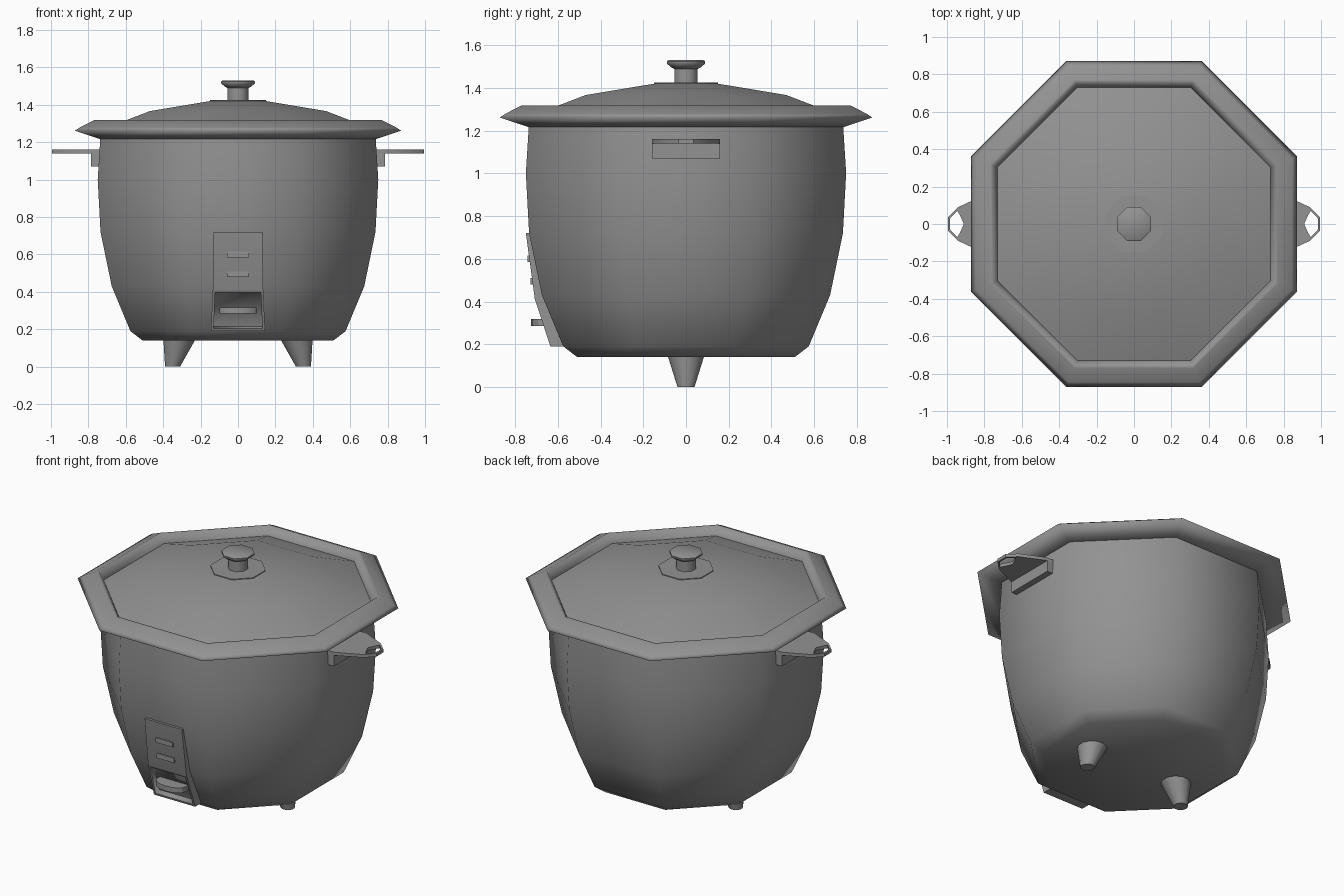
import bpy, bmesh, math
from mathutils import Vector

cube = bpy.data.objects.get("Cube")
if cube:
    bpy.data.objects.remove(cube, do_unlink=True)

GREY = (0.29, 0.29, 0.29, 1)
mat = bpy.data.materials.new("plain_grey")
mat.use_nodes = True
mat.diffuse_color = GREY
mat.node_tree.nodes["Principled BSDF"].inputs["Base Color"].default_value = GREY


def finish(name, bm, angle=30):
    """Turn a bmesh into a named, shaded object."""
    bmesh.ops.recalc_face_normals(bm, faces=bm.faces)
    mesh = bpy.data.meshes.new(name)
    bm.to_mesh(mesh)
    bm.free()
    mesh.materials.append(mat)
    ob = bpy.data.objects.new(name, mesh)
    bpy.context.collection.objects.link(ob)
    bpy.ops.object.select_all(action="DESELECT")
    bpy.context.view_layer.objects.active = ob
    ob.select_set(True)
    bpy.ops.object.shade_smooth_by_angle(angle=math.radians(angle))
    return ob


def loft(name, rings, angle=30, loop=False):
    """Skin a list of point rings; cap the ends unless it loops."""
    bm = bmesh.new()
    rows = [[bm.verts.new(p) for p in ring] for ring in rings]
    n = len(rows[0])
    pairs = list(zip(rows, rows[1:])) + ([(rows[-1], rows[0])] if loop else [])
    for a, b in pairs:
        for i in range(n):
            j = (i + 1) % n
            bm.faces.new((a[i], a[j], b[j], b[i]))
    if not loop:
        bm.faces.new(rows[0])
        bm.faces.new(rows[-1])
    return finish(name, bm, angle)


def ring(apothem, z, sides=8, x=0):
    """Polygon with flat sides facing the axes."""
    r = apothem / math.cos(math.pi / sides)
    turn = [(i + 0.5) * math.tau / sides for i in range(sides)]
    return [(x + r * math.cos(t), r * math.sin(t), z) for t in turn]


def lathe(name, profile, angle=50, loop=False):
    return loft(name, [ring(r, z) for r, z in profile], angle, loop)


def box(name, low, high):
    (x0, y0, z0), (x1, y1, z1) = low, high
    return loft(name, [[(x0, y0, z), (x1, y0, z), (x1, y1, z), (x0, y1, z)]
                       for z in (z0, z1)])


# Pot body, rim and lid
lathe("pot_body", [(0.51, 0.14), (0.575, 0.19), (0.675, 0.43), (0.735, 0.72),
                   (0.75, 1.0), (0.735, 1.24)])
lathe("pot_rim", [(0.72, 1.22), (0.74, 1.218), (0.872, 1.262), (0.845, 1.28),
                  (0.77, 1.318), (0.755, 1.318), (0.73, 1.265)], 180, True)
lathe("lid", [(0.735, 1.24), (0.735, 1.265), (0.47, 1.367), (0.15, 1.42)])

# Lid knob
lathe("knob_base", [(0.15, 1.41), (0.15, 1.425)])
lathe("knob", [(0.055, 1.42), (0.055, 1.49), (0.07, 1.497), (0.09, 1.515),
               (0.09, 1.525), (0.083, 1.53)])

# Side handles with finger holes, wall brackets and tapered feet
outer = [(0.73, 0.16), (0.79, 0.16), (0.94, 0.09), (0.995, 0.035)]
hole = [(0.912, 0.005), (0.93, 0.045), (0.945, 0.07), (0.983, 0.03)]
for side, s in (("left", 1), ("right", -1)):
    def outline(half, z):
        full = half + [(x, -y) for x, y in reversed(half)]
        return [(s * x, y, z) for x, y in full]
    loft(side + "_handle", [outline(outer, 1.14), outline(outer, 1.16),
                            outline(hole, 1.16), outline(hole, 1.14)], 30, True)
    box(side + "_handle_bracket", (s * 0.72, -0.16, 1.07),
        (s * 0.785, 0.16, 1.142))
    loft(side + "_foot", [ring(0.04, 0, 12, s * 0.35),
                          ring(0.087, 0.15, 12, s * 0.312)], 35)

# Front control panel: (height, front y, back y, half width)
rows = [(0.19, -0.635, -0.54, 0.145), (0.41, -0.708, -0.63, 0.135),
        (0.72, -0.75, -0.7, 0.13)]
panel = loft("control_panel", [[(-w, f, z), (w, f, z), (w, b, z), (-w, b, z)]
                               for z, f, b, w in rows])
bm = bmesh.new()
bm.from_mesh(panel.data)
bm.faces.ensure_lookup_table()
lower = min((f for f in bm.faces if f.normal.y < -0.5),
            key=lambda f: f.calc_center_median().z)
bmesh.ops.inset_region(bm, faces=[lower], thickness=0.02)
push = lower.normal * -0.036
inner = bmesh.ops.extrude_discrete_faces(bm, faces=[lower])["faces"][0]
bmesh.ops.translate(bm, verts=inner.verts, vec=push)
bm.to_mesh(panel.data)
bm.free()

# Switch lever with a rounded front
arc = [(0.1 * math.cos(t), -0.67 - 0.055 * math.sin(t))
       for t in [math.pi * i / 8 for i in range(9)]]
plan = [(0.1, -0.6)] + arc + [(-0.1, -0.6)]
loft("switch_lever", [[(x, y, z) for x, y in plan] for z in (0.285, 0.317)])

# Indicator bars on the panel
for name, z in (("upper_indicator", 0.6), ("lower_indicator", 0.495)):
    face = -0.708 - 0.042 * (z - 0.41) / 0.31
    box(name, (-0.06, face - 0.009, z - 0.015), (0.06, face + 0.01, z + 0.015))
